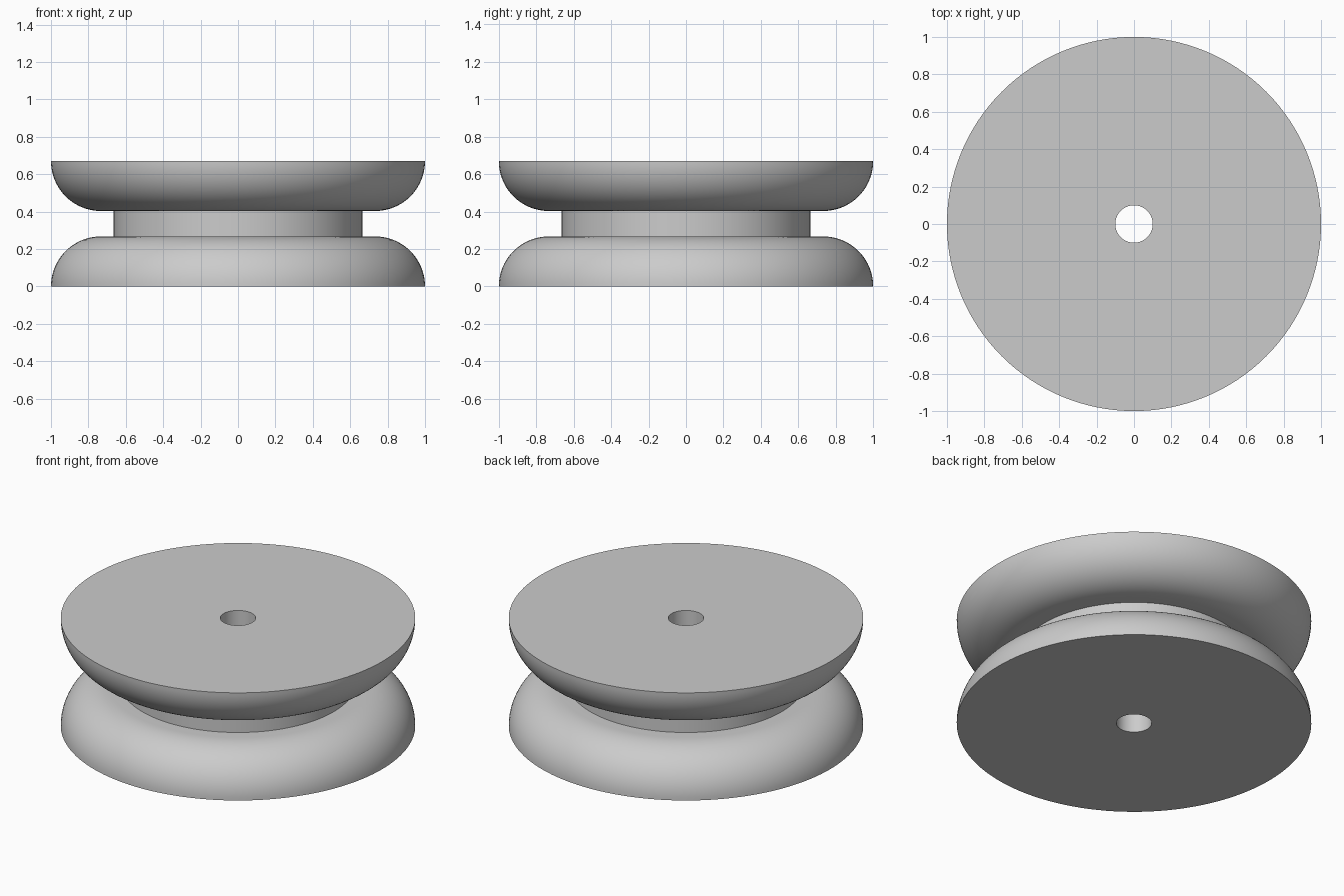
import bpy
import bmesh
from math import cos, sin, pi, radians

SEGMENTS = 128
RADIUS, HOLE, CORE = 1.0, 0.10, 0.665
HEIGHT, DISC = 0.67, 0.267
ARC_STEPS = 20

cube = bpy.data.objects.get("Cube")
if cube:
    bpy.data.objects.remove(cube, do_unlink=True)

grey = bpy.data.materials.new("plain_grey")
grey.use_nodes = True
colour = (0.6, 0.6, 0.6, 1)
grey.diffuse_color = colour
grey.node_tree.nodes["Principled BSDF"].inputs["Base Color"].default_value = colour

# Lower half of the profile: bore, flat base, rounded rim, groove floor
lower = [(HOLE, 0)]
for i in range(ARC_STEPS + 1):
    a = i / ARC_STEPS * pi / 2
    lower.append((RADIUS - DISC + DISC * cos(a), DISC * sin(a)))
lower.append((CORE, DISC))

# Mirror it to get the upper half, making a closed section
profile = lower + [(r, HEIGHT - z) for r, z in reversed(lower)]

# Revolve the section around the axle
bm = bmesh.new()
rings = []
for s in range(SEGMENTS):
    t = 2 * pi * s / SEGMENTS
    rings.append([bm.verts.new((r * cos(t), r * sin(t), z)) for r, z in profile])
count = len(profile)
for s in range(SEGMENTS):
    here, after = rings[s], rings[(s + 1) % SEGMENTS]
    for i in range(count):
        j = (i + 1) % count
        bm.faces.new((here[i], after[i], after[j], here[j]))
bmesh.ops.recalc_face_normals(bm, faces=bm.faces)

mesh = bpy.data.meshes.new("grooved_pulley")
bm.to_mesh(mesh)
bm.free()
mesh.materials.append(grey)
pulley = bpy.data.objects.new("grooved_pulley", mesh)
bpy.context.collection.objects.link(pulley)

# Smooth the curves, keep the rims and groove corners crisp
bpy.ops.object.select_all(action="DESELECT")
pulley.select_set(True)
bpy.context.view_layer.objects.active = pulley
bpy.ops.object.shade_smooth_by_angle(angle=radians(30))
